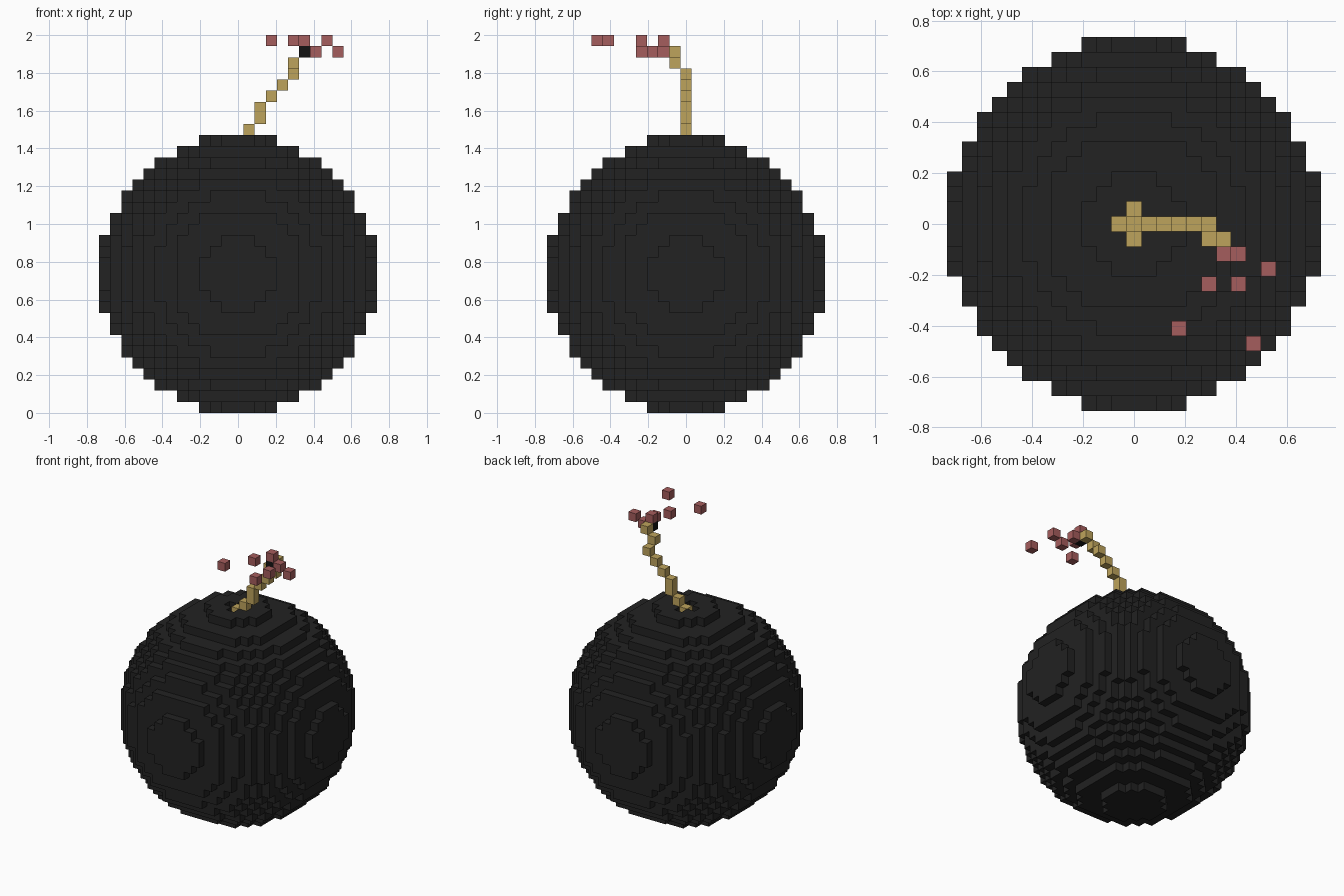
import bpy, bmesh
from mathutils import Vector

cube = bpy.data.objects.get("Cube")
if cube:
    bpy.data.objects.remove(cube, do_unlink=True)

V = 2 / 34          # edge of one block
R = 12              # blocks from the ball's centre block to its edge


def material(name, rgb):
    m = bpy.data.materials.new(name)
    m.use_nodes = True
    m.diffuse_color = (*rgb, 1)
    bsdf = m.node_tree.nodes["Principled BSDF"]
    bsdf.inputs["Base Color"].default_value = (*rgb, 1)
    bsdf.inputs["Roughness"].default_value = 0.9
    return m


charcoal = material("charcoal", (0.016, 0.016, 0.016))
soot = material("soot", (0.006, 0.006, 0.006))
rope = material("rope tan", (0.515, 0.371, 0.107))
spark_red = material("spark red", (0.376, 0.109, 0.109))


def blocks(name, cells, mat):
    """Build the outer skin of a set of unit cells (x, y, layer)."""
    cells = set(cells)
    bm = bmesh.new()
    verts = {}

    def vert(p):
        key = tuple(round(c * 2) for c in p)
        if key not in verts:
            verts[key] = bm.verts.new((p.x * V, p.y * V, (p.z + 0.5) * V))
        return verts[key]

    for cell in cells:
        c = Vector(cell)
        for axis in range(3):
            for s in (-1, 1):
                n = Vector((0, 0, 0))
                n[axis] = s
                if tuple(int(k) for k in c + n) in cells:
                    continue
                u = Vector((0, 0, 0))
                u[(axis + 1) % 3] = 0.5
                w = n.cross(u)
                mid = c + n * 0.5
                bm.faces.new([vert(mid + a * u + b * w)
                              for a, b in ((-1, -1), (1, -1), (1, 1), (-1, 1))])
    mesh = bpy.data.meshes.new(name)
    bm.to_mesh(mesh)
    bm.free()
    mesh.materials.append(mat)
    ob = bpy.data.objects.new(name, mesh)
    bpy.context.collection.objects.link(ob)
    return ob


# Round body with a plus-shaped socket in its top two layers
plus = [(0, 0), (1, 0), (-1, 0), (0, 1), (0, -1)]
socket = {(x, y, z) for x, y in plus for z in (23, 24)}
span = range(-R, R + 1)
ball = {(x, y, z + R) for x in span for y in span for z in span
        if x * x + y * y + z * z <= (R + 0.5) ** 2}
blocks("bomb_body", ball - socket, charcoal)

# Fuse: socket floor, then a stepped rope rising to the left and forward
path = [(0, 0, 24), (1, 0, 25), (2, 0, 26), (2, 0, 27), (3, 0, 28), (4, 0, 29),
        (5, 0, 30), (5, -1, 31), (6, -1, 32)]
blocks("fuse_socket", [(x, y, 23) for x, y in plus], rope)
blocks("fuse", path, rope)
blocks("burnt_fuse_tip", [(6, -2, 32)], soot)

# Flying sparks
blocks("sparks", [(6, -2, 33), (7, -2, 32), (9, -3, 32), (5, -4, 33),
                  (7, -4, 32), (3, -7, 33), (8, -8, 33)], spark_red)
